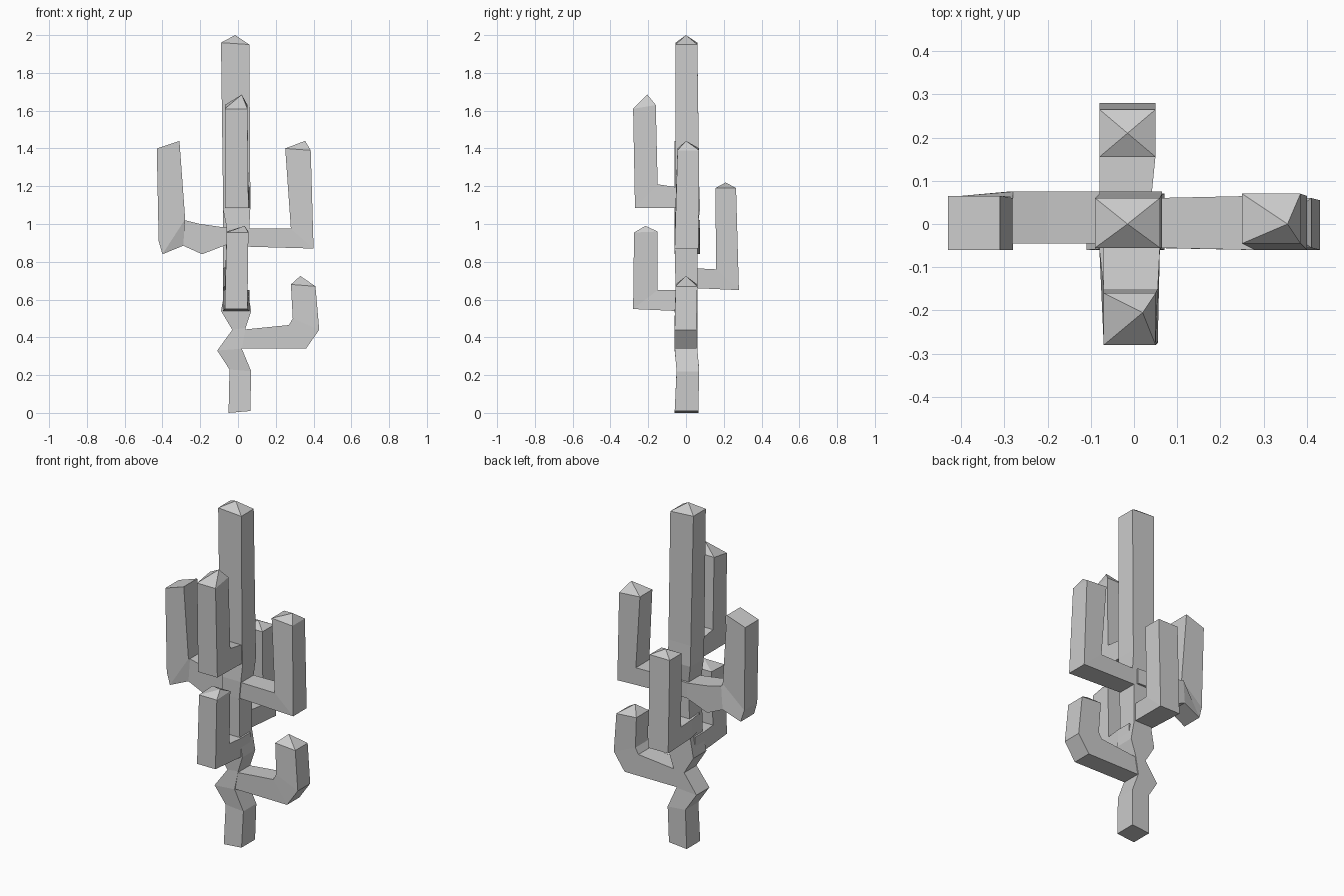
import bpy, bmesh


def limb(name, axis, rings, tip=None):
    """Square tube: each ring is (u1, z1, u2, z2, w1, w2); u runs along axis, w across it."""
    def place(u, w, z):
        return (u, w, z) if axis == "x" else (w, u, z)

    bm = bmesh.new()
    loops = []
    for u1, z1, u2, z2, w1, w2 in rings:
        corners = ((u1, w1, z1), (u2, w1, z2), (u2, w2, z2), (u1, w2, z1))
        loops.append([bm.verts.new(place(*c)) for c in corners])
    for a, b in zip(loops, loops[1:]):
        for i in range(4):
            j = (i + 1) % 4
            bm.faces.new((a[i], a[j], b[j], b[i]))
    bm.faces.new(loops[0])
    # pointed or flat end
    if tip:
        top = bm.verts.new(place(*tip))
        for i in range(4):
            bm.faces.new((loops[-1][i], loops[-1][(i + 1) % 4], top))
    else:
        bm.faces.new(loops[-1])
    bmesh.ops.recalc_face_normals(bm, faces=bm.faces[:])
    mesh = bpy.data.meshes.new(name)
    bm.to_mesh(mesh)
    bm.free()
    obj = bpy.data.objects.new(name, mesh)
    bpy.context.collection.objects.link(obj)


# main stem with its kinks
limb("trunk", "x", [
    (-.05, 0, .065, .01, -.06, .065),
    (-.045, .23, .07, .22, -.05, .07),
    (-.11, .33, .02, .34, -.06, .06),
    (-.03, .44, .04, .45, -.055, .06),
    (-.09, .54, .07, .54, -.06, .06),
    (-.07, .65, .05, .65, -.055, .06),
    (-.06, .88, .05, .88, -.06, .06),
    (-.06, .98, .06, .98, -.06, .06),
    (-.08, 1.08, .065, 1.08, -.05, .075),
    (-.08, 1.2, .065, 1.2, -.055, .07),
    (-.09, 1.96, .06, 1.95, -.055, .06)], (-.015, 0, 2.0))

# side arms
limb("lower_right_arm", "x", [
    (-.03, .34, -.03, .44, -.055, .055),
    (.02, .34, .02, .44, -.055, .055),
    (.36, .34, .27, .465, -.06, .055),
    (.43, .44, .29, .5, -.06, .055),
    (.41, .67, .28, .68, -.055, .06)], (.33, 0, .725))
limb("upper_right_arm", "x", [
    (-.03, .88, -.03, .98, -.055, .06),
    (.05, .88, .05, .975, -.055, .06),
    (.40, .87, .28, .975, -.06, .065),
    (.385, 1.39, .25, 1.4, -.045, .07)], (.355, 0, 1.44))
limb("upper_left_arm", "x", [
    (.03, .89, .03, .98, -.05, .07),
    (-.06, .89, -.06, .98, -.045, .075),
    (-.19, .84, -.2, 1.0, -.045, .075),
    (-.29, .885, -.28, 1.02, -.045, .075),
    (-.40, .84, -.28, 1.025, -.06, .065),
    (-.42, .91, -.28, 1.03, -.06, .06),
    (-.43, 1.40, -.31, 1.44, -.06, .065)])

# front and back arms
limb("upper_front_arm", "y", [
    (.03, 1.08, .03, 1.19, -.07, .06),
    (-.05, 1.085, -.05, 1.195, -.07, .06),
    (-.27, 1.085, -.15, 1.21, -.07, .055),
    (-.28, 1.61, -.16, 1.63, -.07, .05)], (-.205, .02, 1.685))
limb("lower_front_arm", "y", [
    (.03, .54, .03, .65, -.08, .06),
    (-.06, .54, -.06, .65, -.08, .06),
    (-.28, .55, -.15, .65, -.07, .05),
    (-.275, .955, -.15, .96, -.06, .055)], (-.215, .035, .99))
limb("back_arm", "y", [
    (-.03, .67, -.03, .77, -.07, .05),
    (.06, .66, .06, .765, -.08, .04),
    (.28, .65, .16, .76, -.08, .05),
    (.265, 1.19, .155, 1.19, -.08, .05)], (.21, -.015, 1.22))
